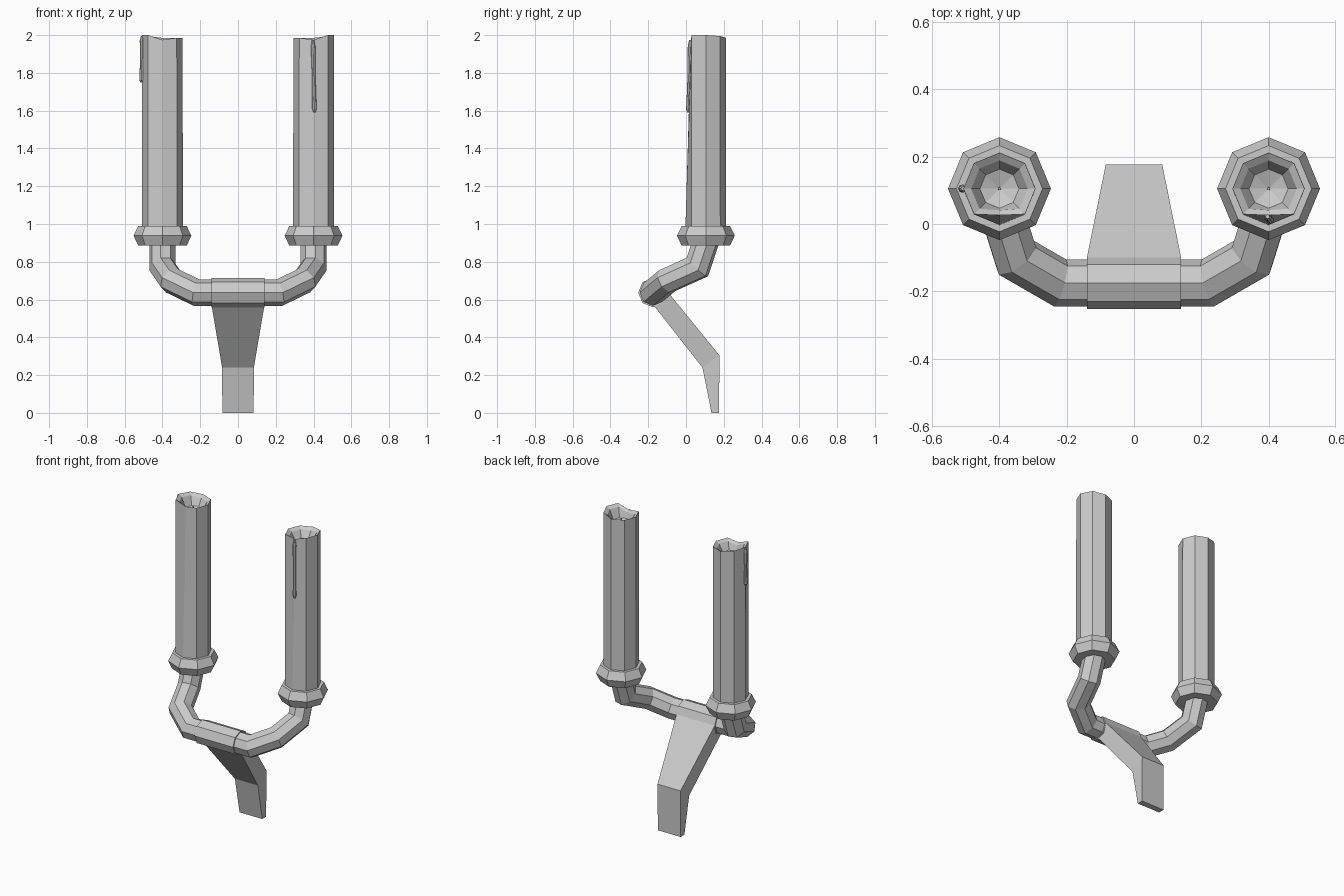
import bpy, bmesh, math
from mathutils import Vector

if "Cube" in bpy.data.objects:
    bpy.data.objects.remove(bpy.data.objects["Cube"], do_unlink=True)

grey = bpy.data.materials.new("plain_grey")
grey.use_nodes = True
GREY = (0.6, 0.6, 0.6, 1)
grey.diffuse_color = GREY
grey.node_tree.nodes["Principled BSDF"].inputs["Base Color"].default_value = GREY

CX, CY = 0.4, 0.105   # candle axis
SIDES = 8


def octagon(radius, z, cx=CX, cy=CY):
    """Level ring with a corner on each axis."""
    return [Vector((cx + radius * math.cos(math.tau * i / SIDES),
                    cy + radius * math.sin(math.tau * i / SIDES), z))
            for i in range(SIDES)]


def loft(name, rings, start_cap=True, end_cap=True, tip=None, mirror=False):
    """Join successive rings of points into one flat-shaded object."""
    bm = bmesh.new()
    loops = [[bm.verts.new(p) for p in ring] for ring in rings]
    n = len(loops[0])
    for a, b in zip(loops, loops[1:]):
        for i in range(n):
            j = (i + 1) % n
            bm.faces.new((a[i], a[j], b[j], b[i]))
    if start_cap:
        bm.faces.new(loops[0][::-1])
    if tip is not None:
        t = bm.verts.new(tip)
        for i in range(n):
            bm.faces.new((loops[-1][i], loops[-1][(i + 1) % n], t))
    elif end_cap:
        bm.faces.new(loops[-1])
    bmesh.ops.recalc_face_normals(bm, faces=bm.faces)
    mesh = bpy.data.meshes.new(name)
    bm.to_mesh(mesh)
    bm.free()
    mesh.materials.append(grey)
    obj = bpy.data.objects.new(name, mesh)
    bpy.context.collection.objects.link(obj)
    if mirror:
        obj.modifiers.new("both_sides", "MIRROR")
    return obj


def x_ring(radius, x, y=-0.175, z=0.637):
    """Upright ring around an axis along x."""
    return [Vector((x, y + radius * math.cos(math.tau * i / SIDES),
                    z + radius * math.sin(math.tau * i / SIDES)))
            for i in range(SIDES)]


# Bent arms: slide the section along each segment onto the next mitre plane
path = [Vector(p) for p in ((0, -0.175, 0.637), (0.22, -0.175, 0.637),
                            (0.35, -0.10, 0.70), (0.40, 0.06, 0.772),
                            (0.40, 0.10, 0.89))]
rings = [x_ring(0.07, 0)]
for k in range(1, len(path)):
    d = (path[k] - path[k - 1]).normalized()
    if k + 1 < len(path):
        normal = d + (path[k + 1] - path[k]).normalized()
    else:
        normal = Vector((0, 0, 1))
    rings.append([p + d * ((path[k] - p).dot(normal) / d.dot(normal))
                  for p in rings[-1]])
loft("arms", rings, start_cap=False, mirror=True)

# Sleeve around the middle of the arms
loft("centre_sleeve", [x_ring(0.078, -0.14), x_ring(0.078, 0.14)])

# Wall bracket: cross-sections as (y, z) front, (y, z) back, half width
sections = [((0.135, 0), (0.175, 0), 0.083),
            ((0.087, 0.24), (0.177, 0.305), 0.084),
            ((-0.172, 0.57), (-0.10, 0.645), 0.14)]
loft("wall_bracket", [[Vector((-w, *f)), Vector((w, *f)),
                       Vector((w, *b)), Vector((-w, *b))]
                      for f, b, w in sections])

# Candle cups
loft("candle_cups", [octagon(0.128, 0.885), octagon(0.153, 0.938),
                     octagon(0.128, 0.99)], mirror=True)

# Candles with an uneven rim, a pushed-in front corner and a melted hollow
rim_drop = (0, 0.005, 0.015, 0.015, 0.015, 0.015, 0.025, 0)
FRONT = 6
rim = octagon(0.107, 2.0)
lip = octagon(0.084, 1.985)
for i, drop in enumerate(rim_drop):
    rim[i].z -= drop
    lip[i].z -= drop
rim[FRONT].y += 0.028
lip[FRONT].y += 0.02
loft("candles", [octagon(0.108, 0.98), rim, lip, octagon(0.058, 1.925)],
     tip=Vector((CX, CY, 1.905)), mirror=True)

# Wicks standing in the hollows
loft("wicks", [octagon(0.005, 1.90), octagon(0.004, 1.95)], mirror=True)


# Wax drips: slim tapering runs ending in a rounded bead
def drip(name, top, bottom):
    top, bottom = Vector(top), Vector(bottom)
    spots = ((0, 0.006), (0.1, 0.012), (0.5, 0.009),
             (0.85, 0.011), (0.95, 0.012), (1, 0.005))
    rings = []
    for t, r in spots:
        p = top.lerp(bottom, t)
        rings.append(octagon(r, p.z, p.x, p.y))
    loft(name, rings)


drip("left_wax_drip", (CX - 0.003, 0.022, 1.975), (CX + 0.005, 0.012, 1.59))
drip("right_wax_drip", (-0.508, CY, 1.995), (-0.511, CY, 1.75))
